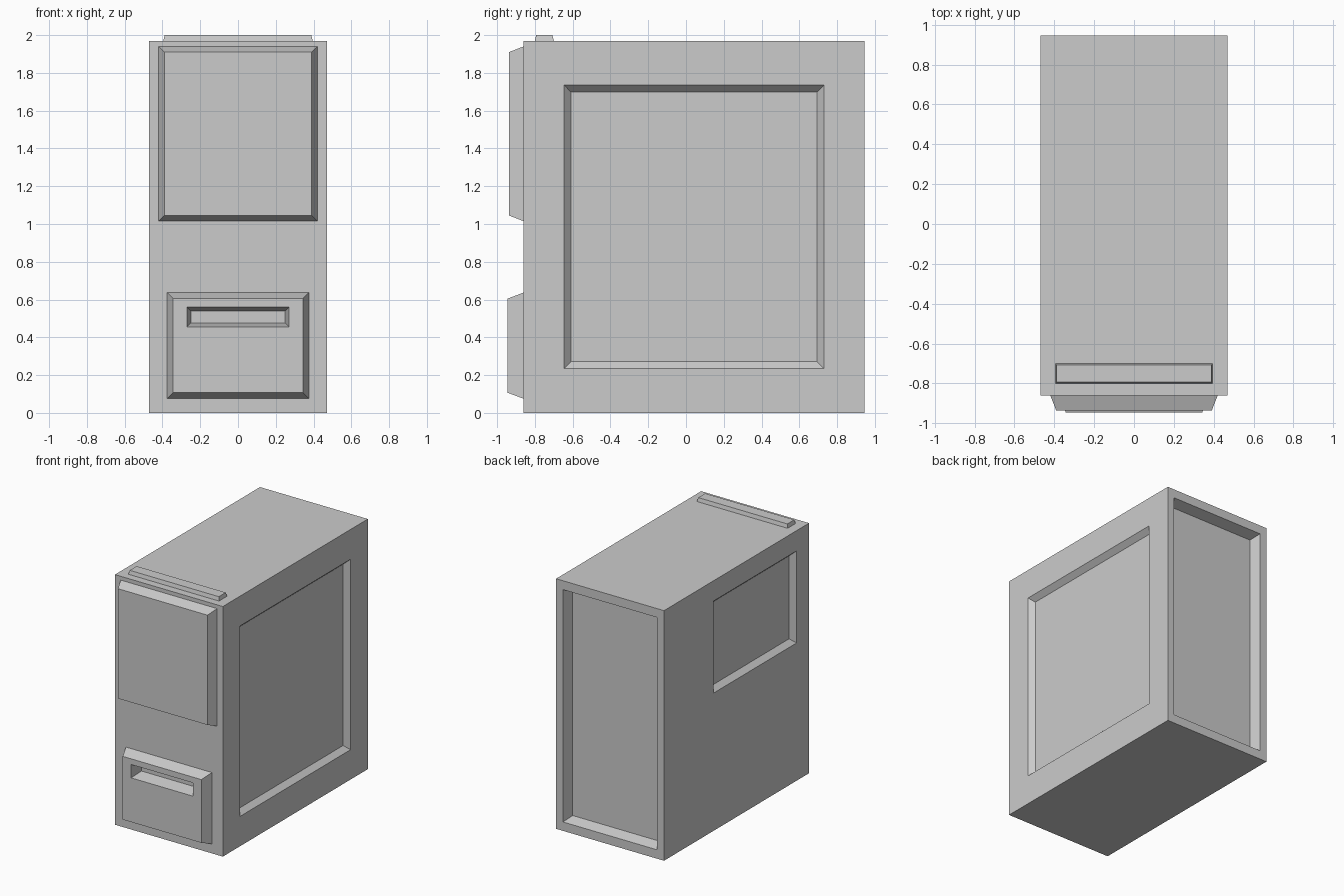
import bpy, bmesh
from mathutils import Vector

if "Cube" in bpy.data.objects:
    bpy.data.objects.remove(bpy.data.objects["Cube"])


def frustum(name, axis, rect, start, end, inset):
    """Block from start to end along an axis; rect (u0, u1, v0, v1) narrows by inset at the end."""
    u0, u1, v0, v1 = rect
    bm = bmesh.new()
    rings = []
    for pos, i in ((start, 0), (end, inset)):
        ring = []
        for u, v in ((u0 + i, v0 + i), (u1 - i, v0 + i), (u1 - i, v1 - i), (u0 + i, v1 - i)):
            co = [u, v]
            co.insert(axis, pos)
            ring.append(bm.verts.new(Vector(co)))
        rings.append(ring)
    a, b = rings
    bm.faces.new(a)
    bm.faces.new(b)
    for k in range(4):
        n = (k + 1) % 4
        bm.faces.new((a[k], a[n], b[n], b[k]))
    bmesh.ops.recalc_face_normals(bm, faces=bm.faces)
    mesh = bpy.data.meshes.new(name)
    bm.to_mesh(mesh)
    bm.free()
    obj = bpy.data.objects.new(name, mesh)
    bpy.context.collection.objects.link(obj)
    return obj


def recess(name, targets, axis, rect, surface, direction, depth, inset):
    """Cut a slope-walled pocket; the cutter starts slightly outside the surface."""
    lip = 0.02
    grow = inset * lip / depth
    u0, u1, v0, v1 = rect
    cutter = frustum(name, axis, (u0 - grow, u1 + grow, v0 - grow, v1 + grow),
                     surface - direction * lip, surface + direction * depth, inset + grow)
    cutter.hide_render = True
    cutter.display_type = 'WIRE'
    for obj in targets:
        mod = obj.modifiers.new(name, 'BOOLEAN')
        mod.operation = 'DIFFERENCE'
        mod.solver = 'EXACT'
        mod.object = cutter


X, Y, Z = 0, 1, 2
FRONT, BACK, SIDE, TOP = -0.86, 0.945, 0.47, 1.97

# Main cabinet
cabinet = frustum("cabinet", Z, (-SIDE, SIDE, FRONT, BACK), 0, TOP, 0)

# Raised front panels and top strip
frustum("upper_front_panel", Y, (-0.42, 0.42, 1.015, 1.94), FRONT, -0.937, 0.03)
lower_panel = frustum("lower_front_panel", Y, (-0.375, 0.375, 0.075, 0.637), FRONT, -0.945, 0.032)
frustum("top_strip", Z, (-0.395, 0.395, -0.80, -0.70), TOP, 2.0, 0.007)

# Slot in the lower panel, reaching a little into the cabinet
recess("slot_cutter", (lower_panel, cabinet), Y, (-0.27, 0.27, 0.455, 0.56), -0.945, 1, 0.1, 0.021)

# Pockets in the right, left and back faces
recess("right_pocket_cutter", (cabinet,), X, (-0.645, 0.73, 0.235, 1.735), SIDE, -1, 0.04, 0.036)
recess("left_pocket_cutter", (cabinet,), X, (-0.705, 0.33, 1.085, 1.81), -SIDE, 1, 0.04, 0.036)
recess("back_pocket_cutter", (cabinet,), Y, (-0.41, 0.41, 0.07, 1.90), BACK, -1, 0.085, 0.025)
